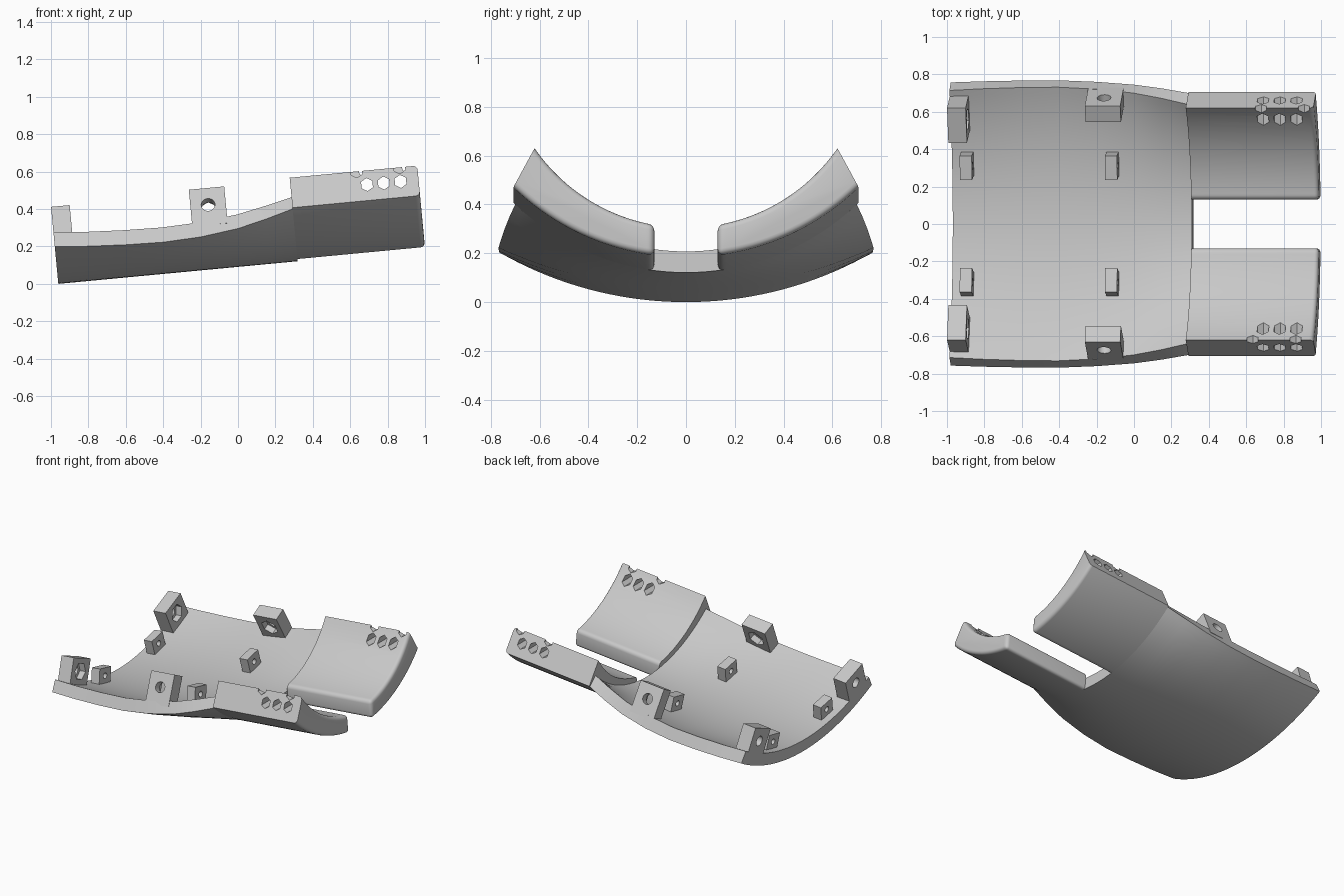
import bpy, bmesh, math
from mathutils import Matrix, Vector

cube = bpy.data.objects.get("Cube")
if cube:
    bpy.data.objects.remove(cube)

# Single matte grey material
grey = bpy.data.materials.new("light_grey")
grey.use_nodes = True
COLOUR = (0.58, 0.58, 0.58, 1)
grey.diffuse_color = COLOUR
grey.node_tree.nodes["Principled BSDF"].inputs["Base Color"].default_value = COLOUR

# Everything is modelled level (x = length), then tilted nose-up
START, JOIN, END = -0.965, 0.32, 1.005
PITCH = math.radians(5.4)
TILT = Matrix.Translation((0, 0, -START * math.sin(PITCH))) @ Matrix.Rotation(-PITCH, 4, 'Y')
THICK = 0.087


def make(name, bm):
    bmesh.ops.recalc_face_normals(bm, faces=bm.faces)
    mesh = bpy.data.meshes.new(name)
    bm.to_mesh(mesh)
    bm.free()
    mesh.materials.append(grey)
    ob = bpy.data.objects.new(name, mesh)
    bpy.context.collection.objects.link(ob)
    return ob


def activate(ob):
    bpy.ops.object.select_all(action='DESELECT')
    ob.select_set(True)
    bpy.context.view_layer.objects.active = ob


def drill(ob, matrix, sides, radius, length):
    """Cut a hole along the matrix's z axis."""
    bm = bmesh.new()
    bmesh.ops.create_cone(bm, cap_ends=True, segments=sides, radius1=radius,
                          radius2=radius, depth=length, matrix=matrix)
    cutter = make("cutter", bm)
    cutter.hide_render = True
    mod = ob.modifiers.new("hole", 'BOOLEAN')
    mod.operation, mod.solver, mod.object = 'DIFFERENCE', 'EXACT', cutter
    activate(ob)
    bpy.ops.object.modifier_apply(modifier=mod.name)
    bpy.data.objects.remove(cutter)


def finish(ob):
    ob.data.transform(TILT)
    activate(ob)
    bpy.ops.object.shade_smooth_by_angle(angle=math.radians(30))


def arc(radius, centre, y0, y1, n):
    """Points (y, z) on a bowl-shaped arc centred at height centre."""
    a0, a1 = math.asin(y0 / radius), math.asin(y1 / radius)
    angles = [a0 + (a1 - a0) * i / n for i in range(n + 1)]
    return [(radius * math.sin(a), centre - radius * math.cos(a)) for a in angles]


# Curved shell: stations of (x, half width, rise of the outer edge)
stations = [(START, .757, .20), (-.785, .763, .185), (-.585, .767, .174),
            (-.387, .768, .169), (-.184, .76, .178), (.019, .745, .204),
            (.172, .725, .24), (JOIN, .70, .281)]


def curvature(half, rise):
    return (half * half + rise * rise) / (2 * rise)


bm = bmesh.new()
rings = []
for x, half, rise in stations:
    r = curvature(half, rise)
    inner = half * (r - THICK) / r
    loop = arc(r, r, -half, half, 40) + arc(r - THICK, r, inner, -inner, 40)
    rings.append([bm.verts.new((x, y, z)) for y, z in loop])
for a, b in zip(rings, rings[1:]):
    for i in range(len(a)):
        j = (i + 1) % len(a)
        bm.faces.new((a[i], a[j], b[j], b[i]))
bm.faces.new(rings[0])
bm.faces.new(rings[-1])
finish(make("curved_shell", bm))


# Thick side wings with rounded ends, hex holes and notches in the rim
SLOT, R_END = 0.13, curvature(.70, .281)


def wing(name, side, notch_xs):
    outer = arc(R_END, R_END, SLOT, .707, 18)
    profile = outer + arc(.752, .874, .62, SLOT, 18)
    bm = bmesh.new()
    back, front = [[bm.verts.new((x, side * y, z)) for y, z in profile]
                   for x in (JOIN, END)]
    n = len(profile)
    for i in range(n):
        j = (i + 1) % n
        bm.faces.new((back[i], back[j], front[j], front[i]))
    bm.faces.new(back)
    bm.faces.new(front)
    rim = {front[len(outer) - 1], front[len(outer)]}
    rounded = []
    for e in bm.edges:
        at_end = all(v.co.x > END - .001 for v in e.verts)
        at_slot = all(abs(v.co.y) < SLOT + .001 for v in e.verts)
        along = abs(e.verts[0].co.x - e.verts[1].co.x) > .1
        if (at_end and set(e.verts) != rim) or (at_slot and along):
            rounded.append(e)
    bmesh.ops.recalc_face_normals(bm, faces=bm.faces)
    bmesh.ops.bevel(bm, geom=rounded, offset=.024, segments=4, profile=.5,
                    affect='EDGES', clamp_overlap=True)
    ob = make(name, bm)
    sideways = Matrix.Rotation(math.pi / 2, 4, 'X')
    spots = [(x, .373) for x in (.728, .818, .908)] + [(x, .449) for x in notch_xs]
    for x, z in spots:
        drill(ob, Matrix.Translation((x, side * .62, z)) @ sideways, 6, .035, .4)
    finish(ob)


wing("left_side_wing", 1, (.723, .954))
wing("right_side_wing", -1, (.678, .909))


def block(name, side, top, lean, size, hole, axis, nut=0):
    """Block whose top centre is at top, leaning with the shell, drilled along axis."""
    frame = (Matrix.Translation((top[0], side * top[1], top[2]))
             @ Matrix.Rotation(side * math.radians(lean), 4, 'X'))
    bm = bmesh.new()
    bmesh.ops.create_cube(bm, size=1, matrix=frame @ Matrix.Translation((0, 0, -size[2] / 2))
                          @ Matrix.Diagonal((*size, 1)))
    ob = make(name, bm)
    depth, radius = hole
    if axis == 'X':
        turn, open_face = Matrix.Rotation(math.pi / 2, 4, 'Y'), Vector((size[0] / 2, 0, 0))
    else:
        turn, open_face = Matrix.Rotation(math.pi / 2, 4, 'X'), Vector((0, -side * size[1] / 2, 0))
    centre = Vector((0, 0, -depth))
    drill(ob, frame @ Matrix.Translation(centre) @ turn, 24, radius, .5)
    if nut:
        drill(ob, frame @ Matrix.Translation(centre + open_face) @ turn, 6, nut, .09)
    finish(ob)


# Mounting blocks and small lugs, mirrored left and right
for label, side in (("back", 1), ("front", -1)):
    block(label + "_end_block", side, (-.915, .527, .376), 22, (.1, .2, .205),
          (.09, .035), 'X', .062)
    block(label + "_middle_block", side, (-.128, .5875, .414), 26.6, (.19, .095, .22),
          (.1, .037), 'Y', .062)
    for place, x in (("end", -.882), ("middle", -.102)):
        block(label + "_" + place + "_lug", side, (x, .3, .225), 12, (.065, .13, .15),
              (.055, .02), 'X')
